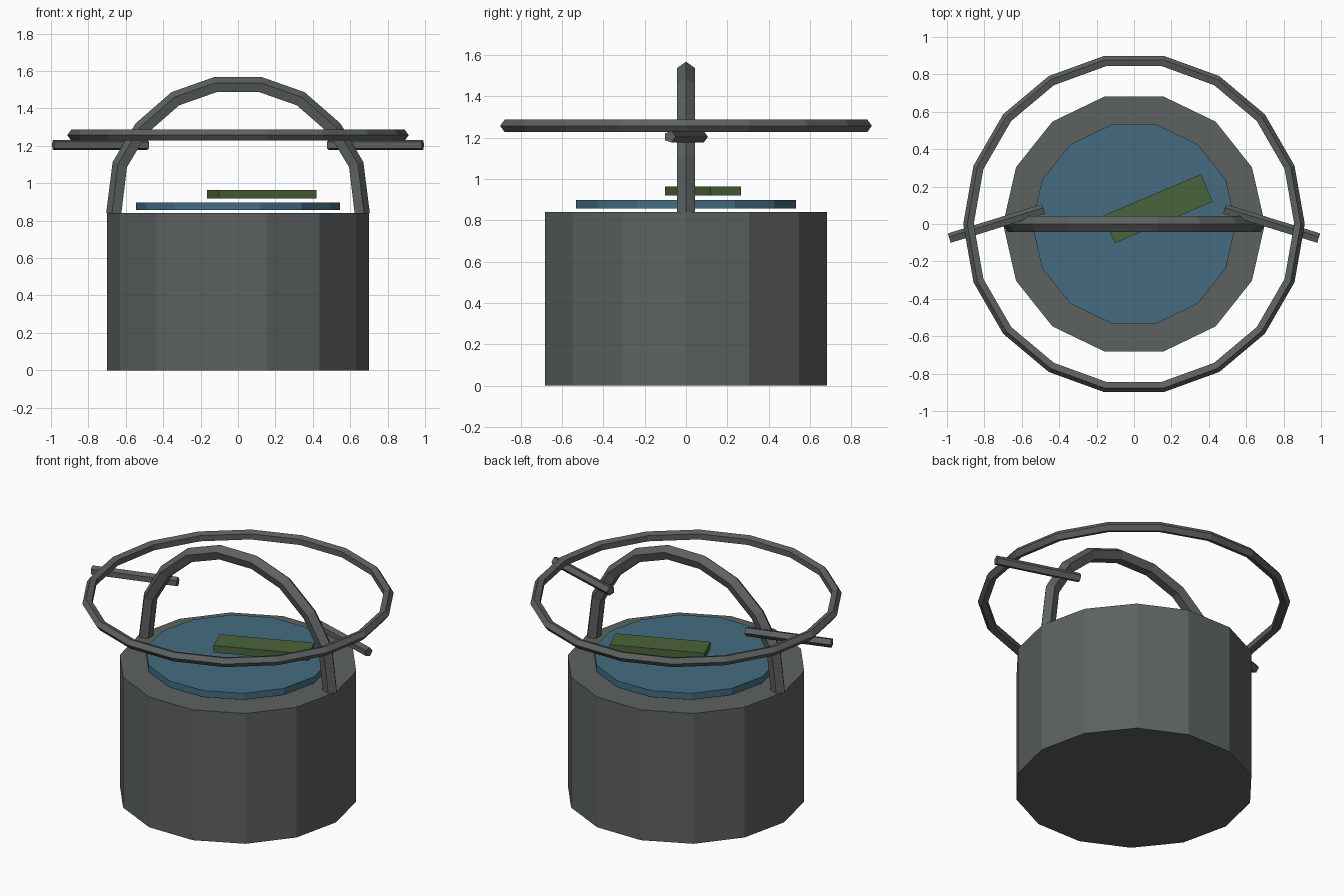
import bpy, bmesh, math
from mathutils import Vector, Matrix

if "Cube" in bpy.data.objects:
    bpy.data.objects.remove(bpy.data.objects["Cube"])


def material(name, rgb):
    m = bpy.data.materials.new(name)
    m.diffuse_color = (*rgb, 1)
    m.use_nodes = True
    m.node_tree.nodes["Principled BSDF"].inputs["Base Color"].default_value = m.diffuse_color
    return m


GREY = material("dark_iron", (0.108, 0.122, 0.118))
BLUE = material("water_blue", (0.058, 0.152, 0.225))
GREEN = material("moss_green", (0.068, 0.125, 0.042))


def finish(bm, name, mat):
    bmesh.ops.recalc_face_normals(bm, faces=bm.faces[:])
    me = bpy.data.meshes.new(name)
    bm.to_mesh(me)
    bm.free()
    me.materials.append(mat)
    ob = bpy.data.objects.new(name, me)
    bpy.context.collection.objects.link(ob)
    return ob


def disc(name, radius, z0, z1, mat, sides=14):
    bm = bmesh.new()
    ring = [bm.verts.new((radius * math.cos(a), radius * math.sin(a), z0))
            for a in (2 * math.pi * i / sides for i in range(sides))]
    face = bm.faces.new(ring)
    top = bmesh.ops.extrude_face_region(bm, geom=[face])["geom"]
    bmesh.ops.translate(bm, vec=(0, 0, z1 - z0),
                        verts=[v for v in top if isinstance(v, bmesh.types.BMVert)])
    if not any(f.normal.z < 0 and f.calc_center_median().z < z0 + 1e-4 for f in bm.faces):
        if face not in bm.faces[:]:
            bm.faces.new(ring)
    return finish(bm, name, mat)


def tube(name, path, outward, radius, mat, closed=False, sides=5):
    """Five-sided tube; outward[i] is the direction of the pointed edge."""
    bm = bmesh.new()
    n = len(path)
    rings = []
    for i, (p, o) in enumerate(zip(path, outward)):
        a = path[(i - 1) % n] if closed or i > 0 else p
        b = path[(i + 1) % n] if closed or i < n - 1 else p
        side = (b - a).cross(o).normalized()
        rings.append([bm.verts.new(p + radius * (math.cos(t) * o + math.sin(t) * side))
                      for t in (2 * math.pi * k / sides for k in range(sides))])
    for i in range(n if closed else n - 1):
        r, s = rings[i], rings[(i + 1) % n]
        for k in range(sides):
            j = (k + 1) % sides
            bm.faces.new((r[k], r[j], s[j], s[k]))
    if not closed:
        bm.faces.new(rings[0])
        bm.faces.new(rings[-1])
    return finish(bm, name, mat)


# Bucket body and the liquid disc on top
disc("bucket_body", 0.70, 0.0, 0.84, GREY)
disc("liquid_surface", 0.545, 0.856, 0.898, BLUE)

# Floating block lying across the liquid
bm = bmesh.new()
bmesh.ops.create_cube(bm, size=1, matrix=Matrix.Translation((0.128, 0.082, 0.942))
                      @ Matrix.Rotation(0.4, 4, 'Z') @ Matrix.Diagonal((0.568, 0.16, 0.045, 1)))
finish(bm, "floating_block", GREEN)

# Arched carrying handle, mirrored from one half
half = [(0.66, 0.84), (0.628, 1.098), (0.513, 1.291), (0.333, 1.448), (0.12, 1.523)]
angles = [math.radians(d) for d in (0, 20, 40, 60, 80)]
path = [Vector((x, 0, z)) for x, z in half]
out = [Vector((math.cos(a), 0, math.sin(a))) for a in angles]


def flip(v):
    return Vector((-v.x, v.y, v.z))


tube("carry_handle", path + [flip(p) for p in reversed(path)],
     out + [flip(o) for o in reversed(out)], 0.045, GREY)

# Large horizontal hoop
dirs = [Vector((math.cos(a), math.sin(a), 0)) for a in (math.pi * i / 9 for i in range(18))]
tube("hoop", [d * 0.882 + Vector((0, 0, 1.257)) for d in dirs], dirs, 0.031, GREY, closed=True)

# Two slanted rods crossing the hoop
for s, label in ((1, "right"), (-1, "left")):
    ends = [Vector((s * 0.483, 0.078, 1.204)), Vector((s * 0.987, -0.078, 1.204))]
    d = (ends[1] - ends[0]).normalized()
    o = Vector((0, 0, 1)).cross(d) * s
    tube(label + "_rod", ends, [o, o], 0.029, GREY)
